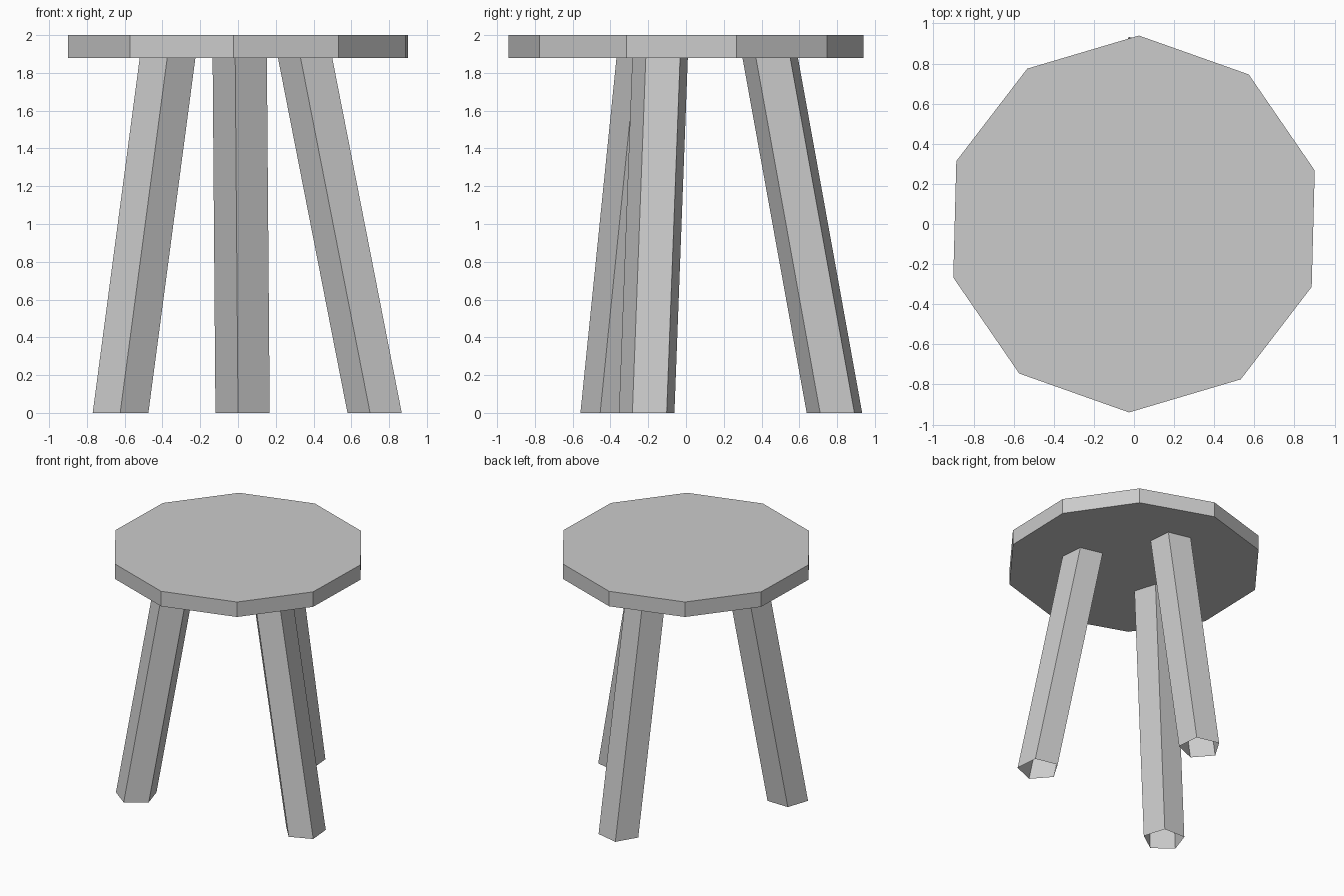
import bpy, bmesh
from math import cos, sin, radians

if "Cube" in bpy.data.objects:
    bpy.data.objects.remove(bpy.data.objects["Cube"])

SEAT_BOTTOM, SEAT_TOP = 1.88, 2.0


def ring(bm, centre, radius, sides, start, z):
    """Regular polygon of vertices at height z."""
    return [bm.verts.new((centre[0] + radius * cos(radians(start + 360 * i / sides)),
                          centre[1] + radius * sin(radians(start + 360 * i / sides)), z))
            for i in range(sides)]


def prism(name, low, high, z0, z1, radius, sides, start, capped):
    """Straight or slanted prism with level ends, optionally left open."""
    bm = bmesh.new()
    a = ring(bm, low, radius, sides, start, z0)
    b = ring(bm, high, radius, sides, start, z1)
    for i in range(sides):
        j = (i + 1) % sides
        bm.faces.new((a[i], a[j], b[j], b[i]))
    if capped:
        bm.faces.new(a[::-1])
        bm.faces.new(b)
    mesh = bpy.data.meshes.new(name)
    bm.to_mesh(mesh)
    bm.free()
    obj = bpy.data.objects.new(name, mesh)
    bpy.context.collection.objects.link(obj)
    return obj


# Ten-sided seat
prism("seat", (0, 0), (0, 0), SEAT_BOTTOM, SEAT_TOP, 0.94, 10, -91.5, True)

# Splayed five-sided legs, open at the ends: foot centre, top centre, rotation
legs = {
    "back_leg": ((0.035, 0.79), (0.02, 0.45), -103),
    "right_leg": ((0.734, -0.204), (0.366, -0.133), -103),
    "left_leg": ((-0.621, -0.404), (-0.372, -0.213), -91),
}
for name, (foot, top, start) in legs.items():
    prism(name, foot, top, 0, SEAT_BOTTOM, 0.155, 5, start, False)
